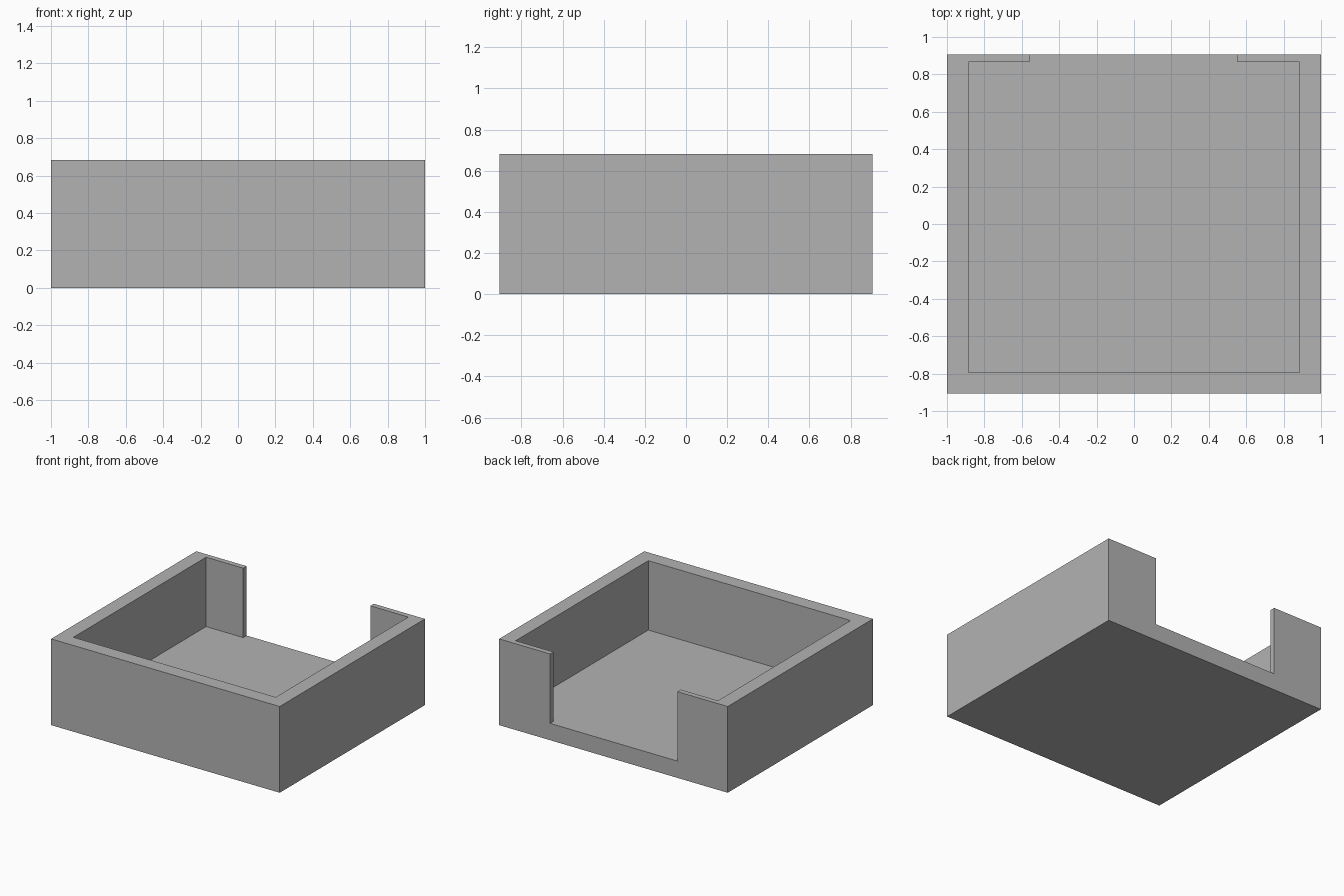
import bpy
import bmesh

cube = bpy.data.objects.get("Cube")
if cube:
    bpy.data.objects.remove(cube, do_unlink=True)

HALF_X, HALF_Y, HEIGHT = 1.0, 0.907, 0.682
FLOOR = 0.133                        # floor thickness
IN_X, IN_FRONT, IN_BACK = 0.885, -0.793, 0.865
GAP_RIGHT, GAP_LEFT = -0.56, 0.553   # opening in the back wall

grey = bpy.data.materials.new("plain grey")
grey.use_nodes = True
colour = (0.45, 0.45, 0.45, 1)
grey.diffuse_color = colour
grey.node_tree.nodes["Principled BSDF"].inputs["Base Color"].default_value = colour


def prism(name, outline, bottom, top):
    """Extrude a flat outline upward into a closed solid."""
    bm = bmesh.new()
    face = bm.faces.new([bm.verts.new((x, y, bottom)) for x, y in outline])
    result = bmesh.ops.extrude_face_region(bm, geom=[face])
    verts = [v for v in result["geom"] if isinstance(v, bmesh.types.BMVert)]
    bmesh.ops.translate(bm, verts=verts, vec=(0, 0, top - bottom))
    bmesh.ops.recalc_face_normals(bm, faces=bm.faces)
    mesh = bpy.data.meshes.new(name)
    bm.to_mesh(mesh)
    bm.free()
    mesh.materials.append(grey)
    obj = bpy.data.objects.new(name, mesh)
    bpy.context.collection.objects.link(obj)
    return obj


# Solid block for the tray
tray = prism("open_tray", [(-HALF_X, -HALF_Y), (HALF_X, -HALF_Y),
                           (HALF_X, HALF_Y), (-HALF_X, HALF_Y)], 0, HEIGHT)

# Cavity and back opening as one cutter, running past the top and back
past = HALF_Y + 0.2
cutter = prism("cavity_cutter", [
    (-IN_X, IN_FRONT), (IN_X, IN_FRONT), (IN_X, IN_BACK), (GAP_LEFT, IN_BACK),
    (GAP_LEFT, past), (GAP_RIGHT, past), (GAP_RIGHT, IN_BACK), (-IN_X, IN_BACK),
], FLOOR, HEIGHT + 0.2)
cutter.hide_render = True

# Hollow out the tray, then drop the cutter
cut = tray.modifiers.new("hollow", "BOOLEAN")
cut.operation = "DIFFERENCE"
cut.solver = "EXACT"
cut.object = cutter
bpy.context.view_layer.objects.active = tray
tray.select_set(True)
bpy.ops.object.modifier_apply(modifier=cut.name)
bpy.data.objects.remove(cutter, do_unlink=True)
